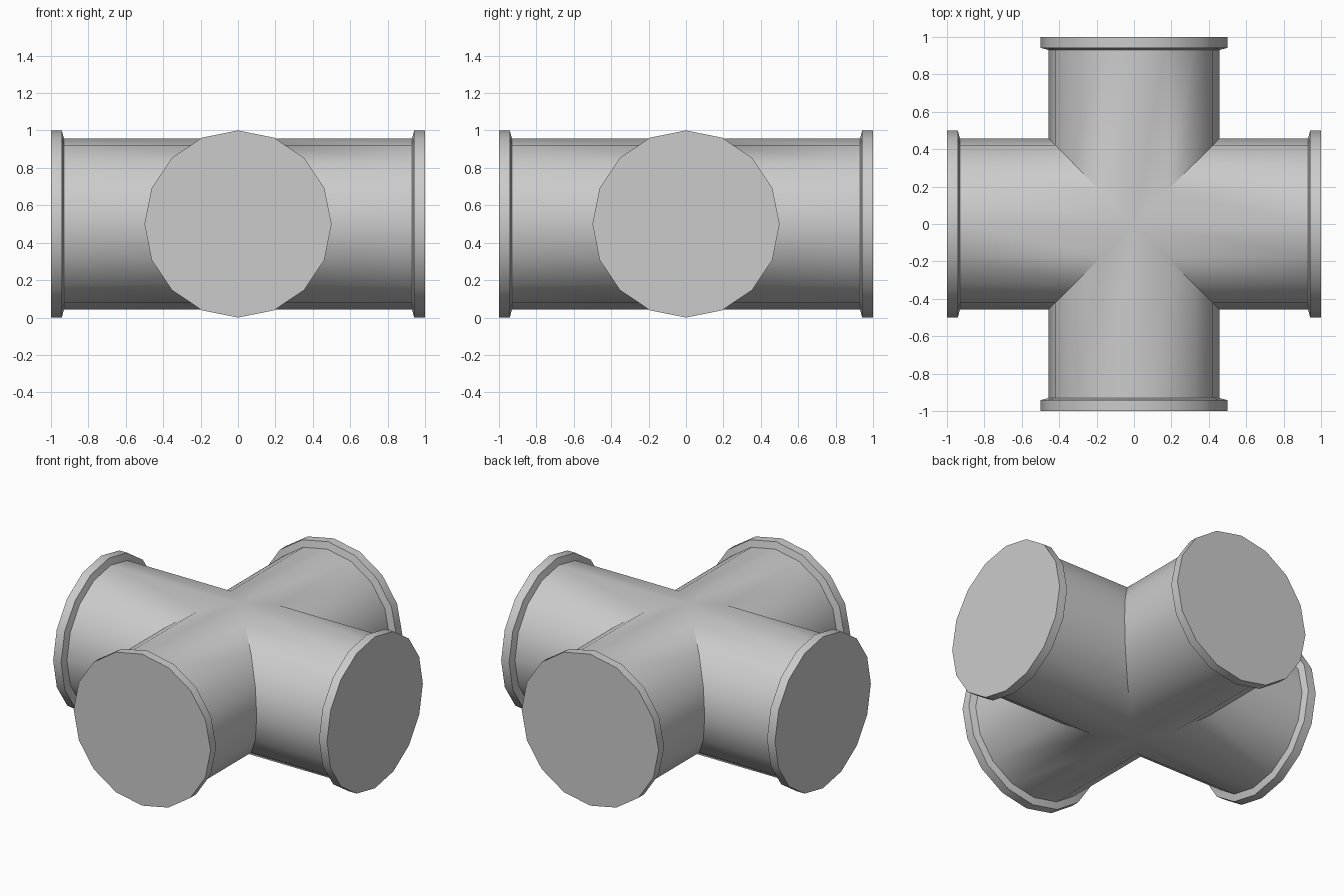
import bpy, bmesh, math
from mathutils import Matrix, Vector

if "Cube" in bpy.data.objects:
    bpy.data.objects.remove(bpy.data.objects["Cube"])

SIDES = 16
R_PIPE, R_FLANGE = 0.456, 0.5
CENTRE_Z = 0.5

bm = bmesh.new()


def ring(radius, x, turn):
    """Ring around the arm axis; x=None gives the mitred inner end."""
    verts = []
    for i in range(SIDES):
        a = 2 * math.pi * i / SIDES
        y, z = radius * math.cos(a), radius * math.sin(a)
        p = Vector((abs(y) if x is None else x, y, z))
        verts.append(bm.verts.new(turn @ p + Vector((0, 0, CENTRE_Z))))
    return verts


def add_arm(turn):
    # mitre, pipe end, chamfer, flange rim
    rings = [ring(R_PIPE, None, turn), ring(R_PIPE, 0.93, turn),
             ring(R_FLANGE, 0.942, turn), ring(R_FLANGE, 1.0, turn)]
    for a, b in zip(rings, rings[1:]):
        for i in range(SIDES):
            j = (i + 1) % SIDES
            bm.faces.new((a[i], a[j], b[j], b[i]))
    # flat end cap
    bm.faces.new(rings[-1])


# four identical arms meeting at mitred seams
for k in range(4):
    add_arm(Matrix.Rotation(k * math.pi / 2, 3, 'Z'))

bmesh.ops.remove_doubles(bm, verts=bm.verts[:], dist=1e-4)
bmesh.ops.recalc_face_normals(bm, faces=bm.faces[:])

mesh = bpy.data.meshes.new("pipe_cross")
bm.to_mesh(mesh)
bm.free()
obj = bpy.data.objects.new("pipe_cross", mesh)
bpy.context.collection.objects.link(obj)

bpy.context.view_layer.objects.active = obj
obj.select_set(True)
bpy.ops.object.shade_smooth_by_angle(angle=math.radians(30))
